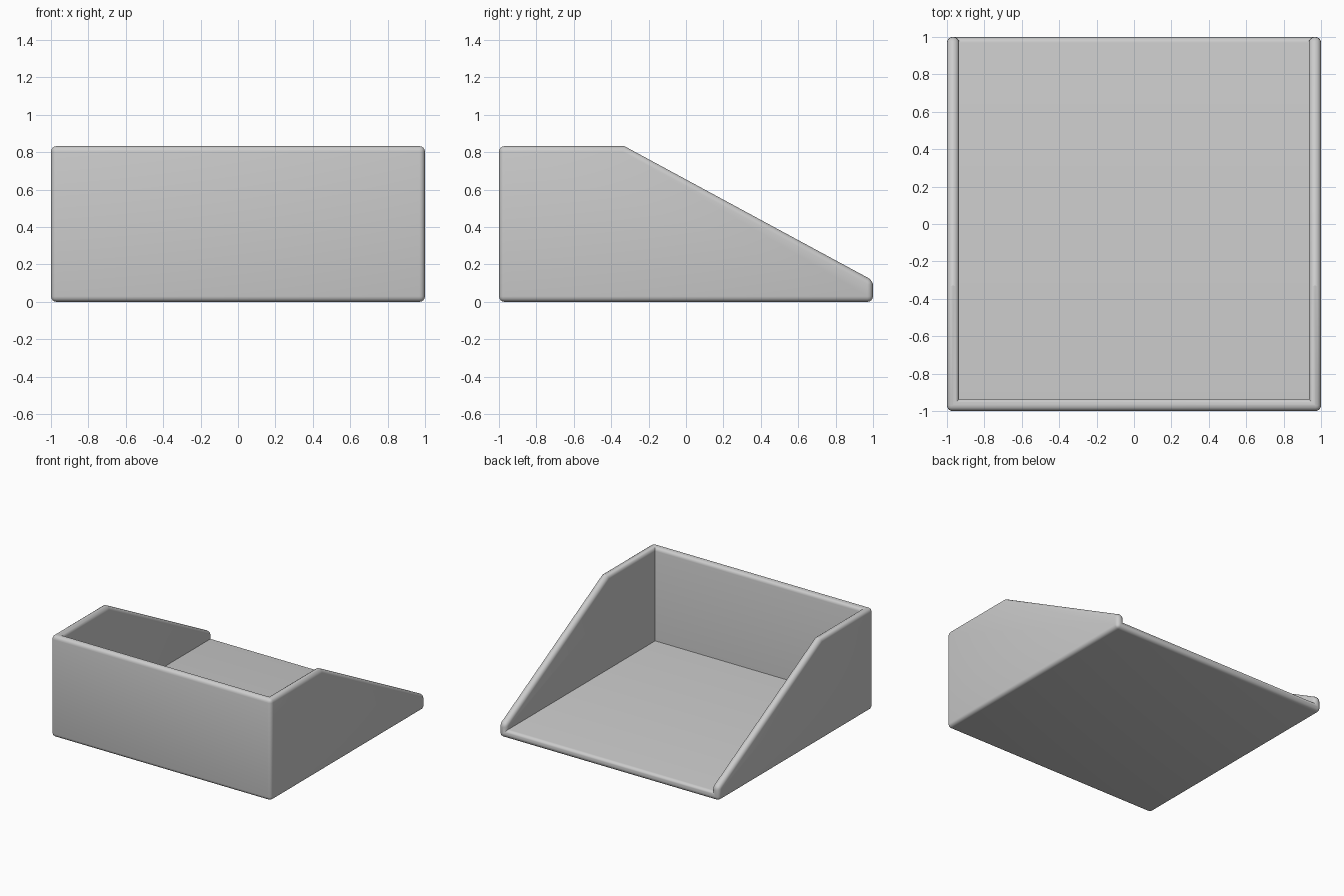
import bpy
import bmesh
import math

if "Cube" in bpy.data.objects:
    bpy.data.objects.remove(bpy.data.objects["Cube"], do_unlink=True)

WALL = 0.065      # panel thickness
ROUND = 0.03      # edge rounding
TOP = 0.833
LIP = 0.114       # side height at the open back
KINK = -0.33      # where the sides begin to slope


def material(name, grey):
    mat = bpy.data.materials.new(name)
    mat.use_nodes = True
    colour = (grey, grey, grey, 1)
    mat.diffuse_color = colour
    mat.node_tree.nodes["Principled BSDF"].inputs["Base Color"].default_value = colour
    return mat


bm = bmesh.new()


def profile(x, front, bottom):
    """Side outline: front bottom, back bottom, back lip, kink, front top."""
    points = [(front, bottom), (1, bottom), (1, LIP), (KINK, TOP), (front, TOP)]
    return [bm.verts.new((x, y, z)) for y, z in points]


outer_r, outer_l = profile(-1, -1, 0), profile(1, -1, 0)
inner_r = profile(-1 + WALL, -1 + WALL, WALL)
inner_l = profile(1 - WALL, -1 + WALL, WALL)

# Side panels and their sloping rims
for outer, inner in ((outer_r, inner_r), (outer_l, inner_l)):
    bm.faces.new(outer)
    bm.faces.new(inner)
    bm.faces.new((outer[2], outer[3], inner[3], inner[2]))

# Floor and front panel, outside and inside
for right, left in ((outer_r, outer_l), (inner_r, inner_l)):
    bm.faces.new((right[0], right[1], left[1], left[0]))
    bm.faces.new((right[0], left[0], left[4], right[4]))

# U-shaped top rim and U-shaped open back
bm.faces.new([outer_r[i] for i in (3, 4)] + [outer_l[i] for i in (4, 3)]
             + [inner_l[i] for i in (3, 4)] + [inner_r[i] for i in (4, 3)])
bm.faces.new([outer_r[i] for i in (2, 1)] + [outer_l[i] for i in (1, 2)]
             + [inner_l[i] for i in (2, 1)] + [inner_r[i] for i in (1, 2)])
bmesh.ops.recalc_face_normals(bm, faces=bm.faces)

# Round the outward edges; inside corners and the rim kink stay crisp
edges = [e for e in bm.edges if e.calc_face_angle_signed() > math.radians(30)]
bmesh.ops.bevel(bm, geom=edges, offset=ROUND, offset_type='OFFSET', segments=4,
                profile=0.5, affect='EDGES', clamp_overlap=False)
bmesh.ops.recalc_face_normals(bm, faces=bm.faces)

mesh = bpy.data.meshes.new("open_tray")
bm.to_mesh(mesh)
bm.free()
tray = bpy.data.objects.new("open_tray", mesh)
bpy.context.collection.objects.link(tray)
mesh.materials.append(material("light_grey", 0.6))

bpy.context.view_layer.objects.active = tray
tray.select_set(True)
bpy.ops.object.shade_smooth_by_angle(angle=math.radians(26))
